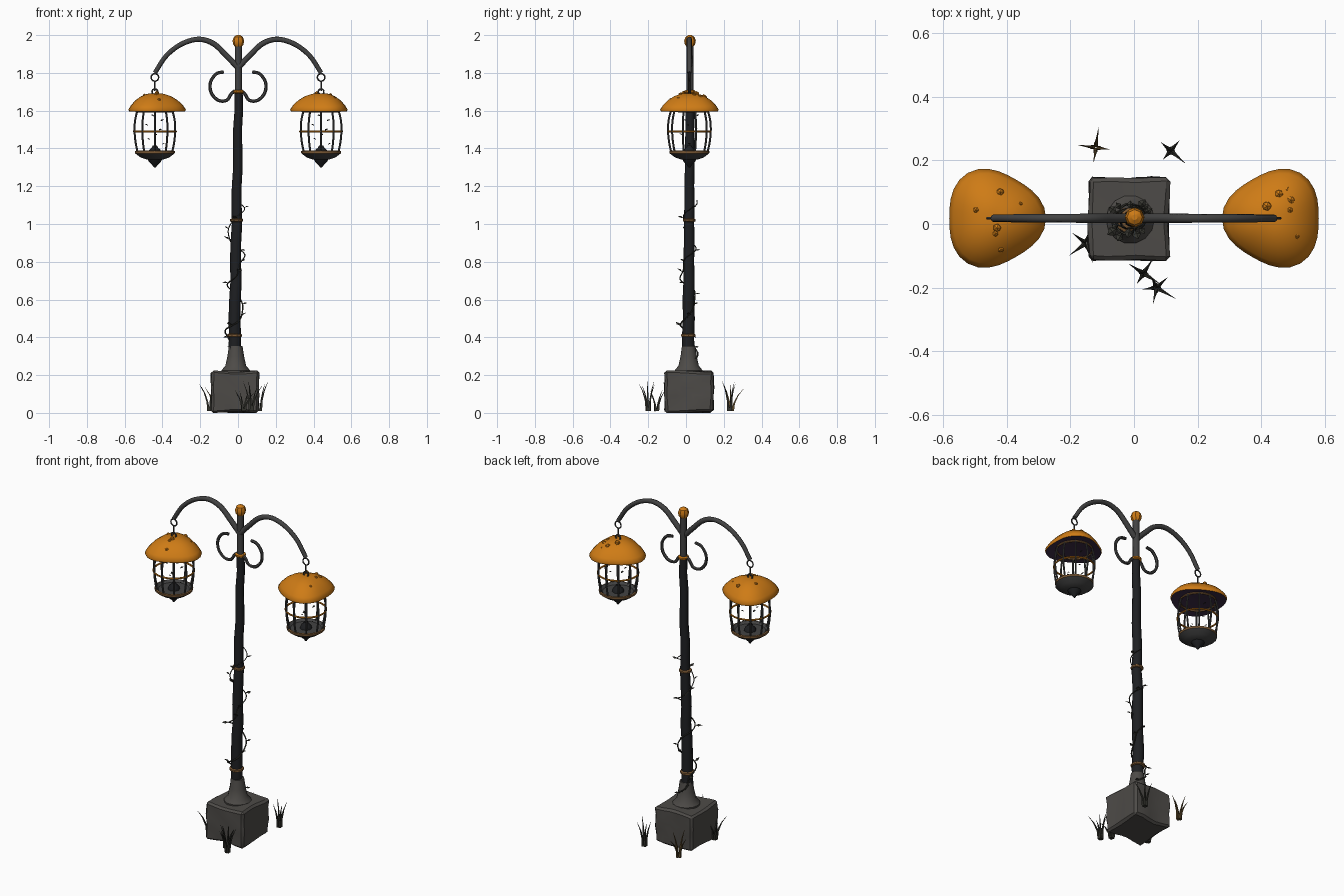
import bpy, bmesh, math, random
from math import sin, cos, pi, radians
from mathutils import Vector

random.seed(4)
if "Cube" in bpy.data.objects:
    bpy.data.objects.remove(bpy.data.objects["Cube"], do_unlink=True)


def material(name, r, g, b):
    m = bpy.data.materials.new(name)
    m.use_nodes = True
    m.diffuse_color = (r, g, b, 1)
    m.node_tree.nodes["Principled BSDF"].inputs["Base Color"].default_value = (r, g, b, 1)
    return m


ORANGE = material("orange", 0.62, 0.2, 0.008)
BLACK = material("black iron", 0.013, 0.014, 0.016)
IRON = material("grey iron", 0.055, 0.055, 0.055)
STONE = material("stone", 0.075, 0.07, 0.064)
PURPLE = material("dark purple", 0.045, 0.025, 0.06)
BRASS = material("dull brass", 0.2, 0.1, 0.035)
LEAF = material("dark leaf", 0.035, 0.035, 0.028)
DRY = material("dry grass", 0.11, 0.07, 0.025)


def finish(name, bm, mats, angle=35):
    bmesh.ops.recalc_face_normals(bm, faces=bm.faces)
    me = bpy.data.meshes.new(name)
    bm.to_mesh(me)
    bm.free()
    for m in mats:
        me.materials.append(m)
    for p in me.polygons:
        p.use_smooth = True
    me.set_sharp_from_angle(angle=radians(angle))
    ob = bpy.data.objects.new(name, me)
    bpy.context.collection.objects.link(ob)
    return ob


def bridge(bm, a, b):
    n = len(a)
    return [bm.faces.new((a[i], a[(i + 1) % n], b[(i + 1) % n], b[i])) for i in range(n)]


def smooth_path(pts, steps=5):
    """Catmull-Rom curve through the points."""
    p = [Vector(q) for q in pts]
    p = [2 * p[0] - p[1]] + p + [2 * p[-1] - p[-2]]
    out = []
    for a, b, c, d in zip(p, p[1:], p[2:], p[3:]):
        for k in range(steps):
            t = k / steps
            out.append(0.5 * (2 * b + (c - a) * t + (2 * a - 5 * b + 4 * c - d) * t * t
                              + (3 * b - a - 3 * c + d) * t ** 3))
    return out + [p[-2]]


def add_tube(bm, path, radius, sides=6):
    """Sweep a ring along a path; radius is a function of 0..1."""
    rings = []
    side = None
    for i, p in enumerate(path):
        d = (path[min(i + 1, len(path) - 1)] - path[max(i - 1, 0)]).normalized()
        if side is None:
            side = d.orthogonal()
        side = (side - d * side.dot(d)).normalized()
        up = d.cross(side)
        r = radius(i / (len(path) - 1))
        rings.append([bm.verts.new(p + r * (side * cos(2 * pi * k / sides) + up * sin(2 * pi * k / sides)))
                      for k in range(sides)])
    for a, b in zip(rings, rings[1:]):
        bridge(bm, a, b)
    bm.faces.new(rings[0])
    bm.faces.new(rings[-1])


def tube(name, path, radius, mat, sides=6):
    bm = bmesh.new()
    add_tube(bm, path, radius if callable(radius) else (lambda t: radius), sides)
    return finish(name, bm, [mat], 50)


def lathe(name, profile, centre, mats, seg=12, shape=lambda a: 1, angle=35):
    """Profile rows are (radius, z, material index of the band above the row)."""
    bm = bmesh.new()
    rings = [[bm.verts.new((centre[0] + r * shape(2 * pi * k / seg) * cos(2 * pi * k / seg),
                            centre[1] + r * shape(2 * pi * k / seg) * sin(2 * pi * k / seg), z))
              for k in range(seg)] for r, z, _ in profile]
    for a, b, row in zip(rings, rings[1:], profile):
        for f in bridge(bm, a, b):
            f.material_index = row[2]
    bm.faces.new(rings[0]).material_index = profile[0][2]
    bm.faces.new(rings[-1]).material_index = profile[-1][2]
    return finish(name, bm, mats, angle)


def torus(name, centre, R, r, mat, axis="z", seg=16):
    path = []
    for k in range(seg + 1):
        u, v = R * cos(2 * pi * k / seg), R * sin(2 * pi * k / seg)
        path.append(Vector(centre) + Vector({"z": (u, v, 0), "y": (u, 0, v), "x": (0, u, v)}[axis]))
    return tube(name, path, r, mat, 6)


def add_leaf(bm, pos, out, size):
    """Folded diamond leaf, with thickness from a raised middle."""
    out = out.normalized()
    side = out.cross(Vector((0.2, 0.1, 1))).normalized()
    up = side.cross(out)
    tip, l, r, m, w = [bm.verts.new(pos + size * q) for q in
                       (out, out * .5 + side * .4, out * .5 - side * .4, out * .5 + up * .2, out * 0)]
    for f in ((w, l, m), (l, tip, m), (tip, r, m), (r, w, m)):
        bm.faces.new(f)


# Rough stone block
bm = bmesh.new()
bmesh.ops.create_cube(bm, size=1)
bmesh.ops.bevel(bm, geom=bm.edges[:], offset=0.05, segments=1, affect='EDGES')
bmesh.ops.subdivide_edges(bm, edges=bm.edges[:], cuts=4, use_grid_fill=True)
for v in bm.verts:
    x, y, z = v.co
    n = 0.035 * sin(9 * x + 5 * z + 1) * cos(7 * y - 6 * z)
    k = 1 + n - 0.04 * max(0, -z)
    v.co = (-0.016 + 0.252 * x * k, 0.016 + 0.258 * y * (k + 0.02 * sin(8 * x)),
            0.112 + z * (0.216 + 0.01 * sin(6 * x + 4 * y)))
finish("stone_base", bm, [STONE], 30)
lathe("stone_pedestal", [(.074, .2, 0), (.076, .225, 0), (.055, .25, 0), (.044, .3, 0), (.036, .355, 0)],
      (-.012, .014), [STONE], 14)


# Leaning pole
def pole_at(z):
    t = min(1, max(0, (z - .3) / 1.3))
    return Vector((-.02 + .022 * t, .012 + .009 * t, z))


def pole_r(z):
    return .033 - .011 * min(1, (z - .3) / 1.4)


tube("pole", [pole_at(.3 + .1 * i) + Vector((.003 * sin(i * 2), .002 * cos(i * 3), 0)) for i in range(15)],
     lambda t: pole_r(.3 + 1.4 * t), BLACK, 8)
tube("pole_top", [pole_at(z) for z in (1.69, 1.82, 1.84, 1.95)], .019, IRON, 8)
for name, z, mat in (("low_strap", .41, BRASS), ("middle_strap", 1.02, BRASS), ("top_collar", 1.7, ORANGE)):
    r = pole_r(z)
    lathe(name, [(r + .001, z - .009, 0), (r + .008, z - .005, 0), (r + .008, z + .005, 0), (r + .001, z + .009, 0)],
          pole_at(z), [mat], 10)
lathe("finial", [(.015, 1.935, 0), (.027, 1.95, 0), (.031, 1.97, 0), (.024, 1.99, 0), (.009, 2, 0)],
      pole_at(1.95), [ORANGE], 8)

# Lanterns, arms and scrolls, one set on each side
SPOTS = {-1: ((-.42, .1, .013), (-.496, .044, .01), (-.357, .063, .008), (-.43, -.012, .014),
              (-.435, -.03, .01), (-.418, -.08, .01)),
         1: ((.417, .056, .016), (.455, .094, .015), (.48, .107, .011), (.492, .075, .014),
             (.49, .044, .01), (.51, -.038, .01))}
Y = .018
DOME = [(.02, 1.692, 0), (.045, 1.689, 0), (.08, 1.676, 0), (.112, 1.655, 0), (.138, 1.628, 0),
        (.152, 1.606, 0), (.148, 1.596, 1), (.1, 1.604, 1), (.03, 1.61, 1)]


def dome_z(d):
    return 1.692 - .086 * (d / .152) ** 2


for s, word in ((-1, "right"), (1, "left")):
    cx = s * .44
    path = smooth_path([(s * x, Y, z) for x, z in ((.002, 1.83), (.06, 1.89), (.13, 1.955), (.21, 1.978),
                                                    (.3, 1.952), (.38, 1.89), (.44, 1.8))])
    tube(word + "_arm", path, lambda t: .016 - .004 * t, IRON, 8)
    scroll = smooth_path([(s * x, Y, z) for x, z in ((.075, 1.805), (.115, 1.795), (.146, 1.75), (.142, 1.695),
                                                      (.105, 1.655), (.06, 1.655), (.035, 1.69), (.015, 1.705))], 4)
    tube(word + "_scroll", scroll, .009, IRON, 6)
    torus(word + "_hook_ring", (cx, Y, 1.776), .02, .004, IRON, "y")
    tube(word + "_chain_link", [Vector((cx, Y, z)) for z in (1.705, 1.757)], .0045, IRON)
    torus(word + "_cap_ring", (cx, Y, 1.7), .015, .0045, IRON, "y")

    # Three-cornered mushroom cap with warts
    lathe(word + "_lantern_cap", DOME, (cx, Y), [ORANGE, PURPLE], 30,
          lambda a: 1 + .08 * cos(3 * (a if s < 0 else pi - a)), 60)
    bm = bmesh.new()
    for x, y, r in SPOTS[s]:
        got = bmesh.ops.create_icosphere(bm, subdivisions=1, radius=r)
        bmesh.ops.translate(bm, verts=got["verts"],
                            vec=(x, y, dome_z(math.hypot(x - cx, y - Y)) + .003))
    finish(word + "_cap_warts", bm, [ORANGE], 20)

    # Cage of bowed bars
    bm = bmesh.new()
    for k in range(10):
        a = 2 * pi * (k + .5) / 10
        bar = smooth_path([(cx + r * cos(a), Y + r * sin(a), z) for r, z in
                           ((.095, 1.61), (.11, 1.55), (.113, 1.49), (.107, 1.43), (.095, 1.375))], 3)
        add_tube(bm, bar, lambda t: .0055, 6)
    finish(word + "_cage_bars", bm, [IRON], 50)
    torus(word + "_cage_middle_ring", (cx, Y, 1.49), .112, .005, ORANGE, seg=24)
    torus(word + "_cage_top_ring", (cx, Y, 1.597), .099, .006, BRASS, seg=24)
    lathe(word + "_lantern_tray", [(.085, 1.376, 0), (.098, 1.389, 1), (.106, 1.386, 1), (.105, 1.374, 0),
                                   (.075, 1.352, 0), (.042, 1.341, 0)], (cx, Y), [IRON, BRASS], 20)
    lathe(word + "_lantern_tip", [(.04, 1.346, 0), (.032, 1.33, 0), (.014, 1.312, 0), (.004, 1.298, 0)],
          (cx, Y), [BLACK], 10)
    lathe(word + "_candle_stub", [(.034, 1.372, 0), (.03, 1.392, 0), (.016, 1.405, 0), (.012, 1.415, 0)],
          (cx, Y), [BLACK], 8)

    # Small sprigs inside the cage
    bm = bmesh.new()
    for k in range(7):
        a = k * 2.4
        add_leaf(bm, Vector((cx + .035 * cos(a), Y + .035 * sin(a), 1.42 + .025 * k)),
                 Vector((cos(a), sin(a), .5)), .022)
    finish(word + "_cage_sprigs", bm, [LEAF])

# Vine climbing the pole
vine, bm = [], bmesh.new()
for i in range(91):
    z = .27 + i * .0095
    a = i * .22 + .6 * sin(i * .3)
    r = pole_r(max(z, .3)) + .003 + .008 * (1 + sin(i * .45))
    out = Vector((cos(a), sin(a), 0))
    vine.append(pole_at(z) + out * r)
    if i % 6 == 2:
        add_leaf(bm, vine[-1], out + Vector((0, 0, random.uniform(-.2, .8))), random.uniform(.025, .04))
add_tube(bm, vine, lambda t: .0045 - .002 * t, 5)
finish("climbing_vine", bm, [LEAF])

# Grass tufts
for i, (x, y, h, n, mat) in enumerate(((-.15, -.06, .16, 5, LEAF), (.03, -.155, .13, 4, LEAF),
                                       (.07, -.2, .18, 5, LEAF), (-.12, .24, .16, 4, DRY),
                                       (.115, .23, .18, 4, LEAF))):
    bm = bmesh.new()
    for k in range(n):
        a = 2 * pi * k / n + i
        lean = random.uniform(.025, .06)
        hk = h * random.uniform(.7, 1)
        blade = [Vector((x + (.008 + lean * t * t) * cos(a), y + (.008 + lean * t * t) * sin(a), .01 + hk * t))
                 for t in (0, .35, .7, 1)]
        add_tube(bm, blade, lambda t: .0085 * (1 - t) + .0005, 4)
    finish("grass_tuft_%d" % (i + 1), bm, [mat])
